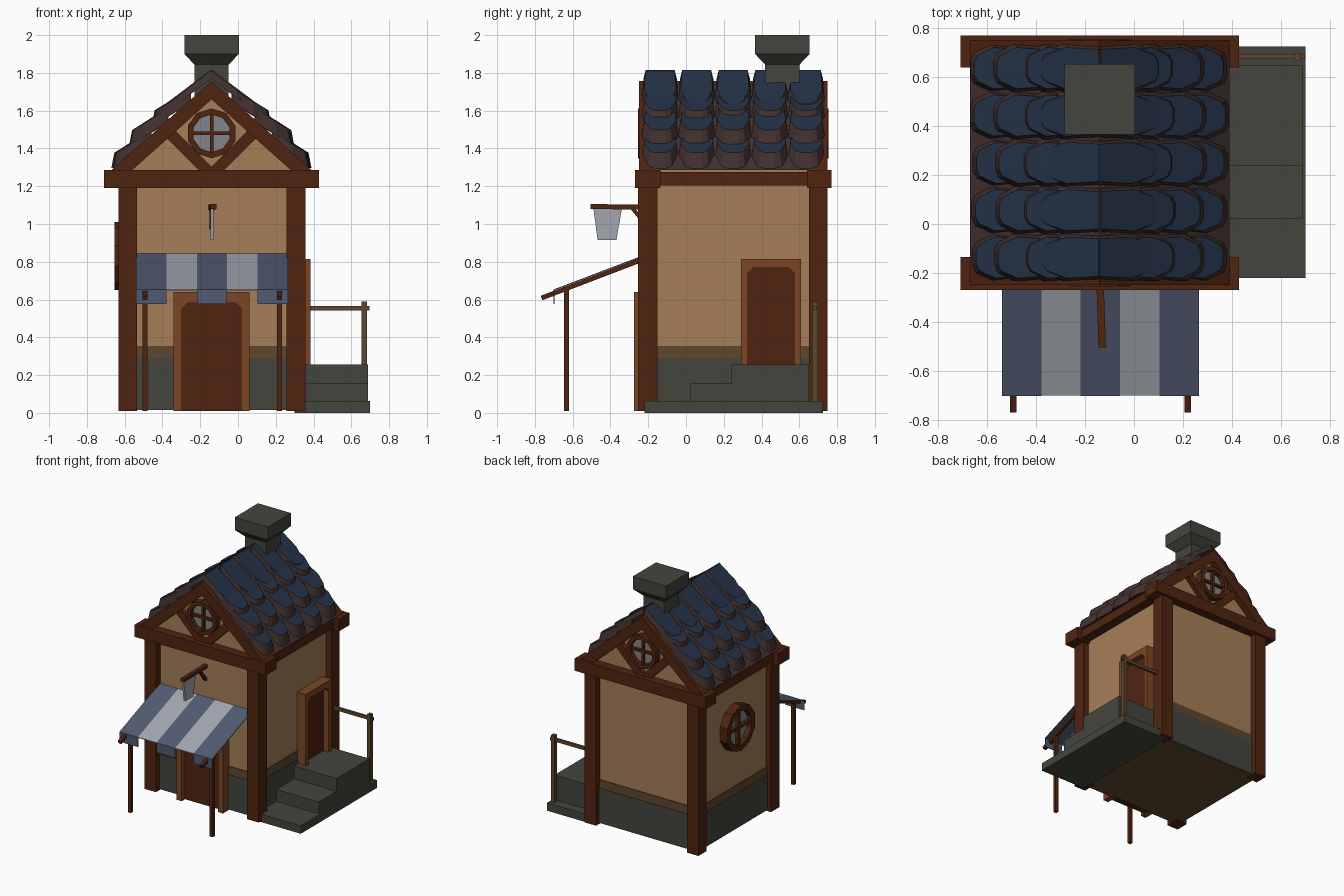
import bpy, bmesh, math, random
from mathutils import Vector

if "Cube" in bpy.data.objects:
    bpy.data.objects.remove(bpy.data.objects["Cube"])

random.seed(4)
CX = -0.14          # house centre line in x
FRONT, BACK = -0.20, 0.70   # wall planes
MIDY = 0.25


def material(name, rgb):
    def lin(c):
        c /= 255
        return c / 12.92 if c < 0.04045 else ((c + 0.055) / 1.055) ** 2.4
    m = bpy.data.materials.new(name)
    m.diffuse_color = (*[lin(c) for c in rgb], 1)
    m.use_nodes = True
    m.node_tree.nodes["Principled BSDF"].inputs["Base Color"].default_value = m.diffuse_color
    return m


PLASTER = material("tan plaster", (166, 126, 88))
STONE = material("grey stone", (68, 69, 61))
TIMBER = material("dark timber", (80, 36, 16))
FRAME = material("door frame wood", (125, 70, 37))
TRIM = material("weathered wood", (95, 71, 46))
TILE = material("navy tile", (36, 50, 71))
EDGE = material("tile edge brown", (66, 49, 47))
BLUE = material("awning blue", (82, 91, 114))
PALE = material("awning pale grey", (162, 166, 174))
GLASS = material("window glass", (130, 133, 139))


def mesh(name, verts, faces, mats, rule=None):
    me = bpy.data.meshes.new(name)
    bm = bmesh.new()
    vs = [bm.verts.new(v) for v in verts]
    for f in faces:
        bm.faces.new([vs[i] for i in f])
    bmesh.ops.recalc_face_normals(bm, faces=bm.faces)
    bm.normal_update()
    if rule:
        for f in bm.faces:
            f.material_index = rule(f)
    bm.to_mesh(me)
    bm.free()
    for m in mats:
        me.materials.append(m)
    ob = bpy.data.objects.new(name, me)
    bpy.context.collection.objects.link(ob)
    return ob


def loft(name, lower, upper, mats, rule=None):
    """Closed solid between two outlines with equal point counts."""
    n = len(lower)
    faces = [list(range(n)), list(range(n, 2 * n))]
    faces += [[i, (i + 1) % n, n + (i + 1) % n, n + i] for i in range(n)]
    return mesh(name, lower + upper, faces, mats, rule)


def box(name, x, y, z, mat):
    o = [(x[0], y[0]), (x[1], y[0]), (x[1], y[1]), (x[0], y[1])]
    return loft(name, [(*p, z[0]) for p in o], [(*p, z[1]) for p in o], [mat])


def prism(name, pts, axis, d, mat):
    """Extrude (horizontal, z) points along x or y between d[0] and d[1]."""
    def place(p, t):
        return (p[0], t, p[1]) if axis == 'y' else (t, p[0], p[1])
    return loft(name, [place(p, d[0]) for p in pts], [place(p, d[1]) for p in pts], [mat])


def bar(name, p, q, w, h, mat):
    p, q = Vector(p), Vector(q)
    d = (q - p).normalized()
    side = d.cross(Vector((0, 0, 1))).normalized()
    up = side.cross(d)
    c = [(-w, -h), (w, -h), (w, h), (-w, h)]
    off = [side * (a / 2) + up * (b / 2) for a, b in c]
    return loft(name, [p + o for o in off], [q + o for o in off], [mat])


# --- walls in three height bands ---
def walls(name, grow, z, mat):
    box(name, (-0.59 - grow, 0.31 + grow), (FRONT - grow, BACK + grow), z, mat)


walls("floor", 0.006, (0.015, 0.03), TRIM)
walls("stone_base", 0.010, (0.02, 0.29), STONE)
walls("base_trim", 0.006, (0.29, 0.355), TRIM)
walls("plaster_walls", 0, (0.35, 1.22), PLASTER)

# --- corner posts and top beams ---
for sx, x in (("left", (-0.633, -0.535)), ("right", (0.257, 0.357))):
    for sy, y in (("front", (-0.255, -0.152)), ("back", (0.65, 0.75))):
        box(f"{sy}_{sx}_post", x, y, (0.01, 1.2), TIMBER)
for sy, y in (("front", (-0.27, -0.135)), ("back", (0.64, 0.77))):
    box(f"{sy}_beam", (-0.71, 0.43), y, (1.19, 1.285), TIMBER)
for sx, x in (("left", (-0.665, -0.53)), ("right", (0.25, 0.385))):
    box(f"{sx}_beam", x, (-0.14, 0.645), (1.205, 1.275), TIMBER)


# --- round windows: ring, glass, crossbars ---
def window(name, axis, c, z, depth, r_out, r_in, n=10):
    """depth = (wall side, outer side) along the axis."""
    def ring(r, t):
        out = []
        for i in range(n):
            a = 2 * math.pi * (i + 0.5) / n
            h, v = c + r * math.cos(a), z + r * math.sin(a)
            out.append((h, t, v) if axis == 'y' else (t, h, v))
        return out
    d0, d1 = depth
    loops = [ring(r_out, d0), ring(r_out, d1), ring(r_in, d1), ring(r_in, d0)]
    faces = [[k * n + i, k * n + (i + 1) % n, (k + 1) % 4 * n + (i + 1) % n, (k + 1) % 4 * n + i]
             for k in range(4) for i in range(n)]
    mesh(name + "_ring", sum(loops, []), faces, [TIMBER])
    g = d0 + (d1 - d0) * 0.45
    loft(name + "_glass", ring(r_in, d0), ring(r_in, g), [GLASS])
    b, k = r_in * 0.09, d0 + (d1 - d0) * 0.8
    prism(name + "_upright", [(c - b, z - r_in), (c + b, z - r_in), (c + b, z + r_in), (c - b, z + r_in)],
          axis, (g, k), TIMBER)
    prism(name + "_crossbar", [(c - r_in, z - b), (c + r_in, z - b), (c + r_in, z + b), (c - r_in, z + b)],
          axis, (g, k), TIMBER)


window("side_window", 'x', MIDY, 0.83, (-0.58, -0.655), 0.18, 0.135)

# --- gables: wall, rafters, braces, window ---
chevron = [(CX - 0.53, 1.285), (CX, 1.757), (CX + 0.53, 1.285),
           (CX + 0.42, 1.285), (CX, 1.66), (CX - 0.42, 1.285)]
prism("gable_wall", [(CX - 0.45, 1.2), (CX + 0.45, 1.2), (CX + 0.45, 1.29), (CX, 1.69), (CX - 0.45, 1.29)],
      'y', (FRONT, BACK), PLASTER)
prism("roof_boards", chevron, 'y', (-0.18, 0.68), EDGE)
for side, face, s in (("front", FRONT, -1), ("back", BACK, 1)):
    prism(side + "_rafters", chevron, 'y', (face + s * 0.05, face - s * 0.05), TIMBER)
    for sx in (-1, 1):
        y = face + s * 0.012
        bar(f"{side}_gable_brace_{'left' if sx < 0 else 'right'}",
            (CX + sx * 0.005, y, 1.265), (CX + sx * 0.225, y, 1.485), 0.045, 0.06, TIMBER)
    window(side + "_gable_window", 'y', CX, 1.48, (face - s * 0.01, face + s * 0.055), 0.132, 0.10)


# --- roof tiles: tapered slabs, navy on top and brown on the edges ---
OUTLINE = [(0, -0.088), (0.6, -0.097), (0.93, -0.062), (1, -0.03),
           (1, 0.03), (0.93, 0.062), (0.6, 0.097), (0, 0.088)]


def tile(name, s, y, reach, z, length, slope, thick):
    j = random.uniform(-0.007, 0.007)
    lower, upper = [], []
    for u, v in OUTLINE:
        back = (1 - u) * length
        x = reach + j - back
        lower.append((CX + s * x, y + v, z + back * slope))
        upper.append((CX + s * (x - 0.016 * (u > 0)), y + v * 0.87,
                      z + thick + (back + 0.012 * (u > 0)) * slope))
    loft(name, lower, upper, [TILE, EDGE], lambda f: 0 if f.normal.z > 0.5 else 1)


ROWS = [("eave_tile", 0.525, 1.295, 0.20, 0.62, 0.075),
        ("middle_tile", 0.432, 1.415, 0.20, 0.62, 0.075),
        ("upper_tile", 0.312, 1.52, 0.20, 0.60, 0.075),
        ("ridge_tile", 0.25, 1.585, 0.25, 0.74, 0.045)]
for row, reach, z, length, slope, thick in ROWS:
    for i in range(5):
        for s in (-1, 1):
            tile(f"{row}_{'left' if s < 0 else 'right'}_{i + 1}", s, -0.137 + i * 0.1935,
                 reach, z, length, slope, thick)

# --- chimney ---
box("chimney_shaft", (-0.23, -0.05), (0.418, 0.60), (1.55, 1.85), STONE)


def square(r, z):
    return [(CX + a * r, 0.51 + b * r, z) for a, b in ((-1, -1), (1, -1), (1, 1), (-1, 1))]


loft("chimney_flare", square(0.092, 1.845), square(0.144, 1.90), [STONE])
box("chimney_cap", (CX - 0.144, CX + 0.144), (0.366, 0.654), (1.90, 2.0), STONE)


# --- doors: panel plus a U-shaped frame with clipped inner corners ---
def door(name, axis, c, z0, half, inner, top, inner_top, wall, out):
    k = 0.03
    pts = [(c - half, z0), (c - half, top), (c + half, top), (c + half, z0), (c + inner, z0),
           (c + inner, inner_top - k), (c + inner - k, inner_top),
           (c - inner + k, inner_top), (c - inner, inner_top - k), (c - inner, z0)]
    prism(name + "_frame", pts, axis, (wall, out), FRAME)
    prism(name + "_panel", [(c - inner, z0), (c + inner, z0), (c + inner, inner_top), (c - inner, inner_top)],
          axis, (wall, wall + (out - wall) * 0.5), TIMBER)


door("front_door", 'y', CX, 0.01, 0.202, 0.157, 0.64, 0.582, -0.19, -0.275)
door("side_door", 'x', 0.45, 0.255, 0.16, 0.122, 0.815, 0.768, 0.30, 0.385)

# --- awning: striped cloth, hanging flaps, poles ---
for i in range(5):
    x0, x1 = -0.54 + i * 0.161, -0.54 + (i + 1) * 0.161
    mat = PALE if i % 2 else BLUE
    prism(f"awning_stripe_{i + 1}", [(-0.20, 0.838), (-0.20, 0.844), (-0.70, 0.654), (-0.70, 0.648)],
          'x', (x0, x1), mat)
    if i % 2 == 0:
        box(f"awning_flap_{i + 1}", (x0, x1), (-0.702, -0.697), (0.577, 0.653), mat)
for side, x in (("left", -0.493), ("right", 0.219)):
    bar(side + "_awning_arm", (x, -0.20, 0.824), (x, -0.765, 0.608), 0.027, 0.025, TIMBER)
    box(side + "_awning_post", (x - 0.013, x + 0.013), (-0.645, -0.619), (0.01, 0.665), TIMBER)

# --- hanging sign ---
bar("sign_bracket", (CX, -0.20, 1.088), (CX + 0.01, -0.505, 1.093), 0.03, 0.026, TIMBER)
bar("sign_bracket_brace", (CX, -0.20, 0.98), (CX, -0.285, 1.085), 0.022, 0.02, TIMBER)
prism("sign_board", [(-0.49, 1.08), (-0.34, 1.08), (-0.368, 0.915), (-0.468, 0.915)],
      'x', (CX - 0.005, CX + 0.011), PALE)

# --- side steps and handrail ---
box("step_slab", (0.30, 0.70), (-0.22, 0.725), (0.0, 0.062), STONE)
box("lower_step", (0.30, 0.688), (0.02, 0.26), (0.06, 0.155), STONE)
box("upper_landing", (0.30, 0.688), (0.24, 0.65), (0.06, 0.255), STONE)
box("handrail_post", (0.655, 0.683), (0.668, 0.698), (0.06, 0.59), TRIM)
box("handrail", (0.33, 0.697), (0.674, 0.694), (0.543, 0.567), TRIM)
